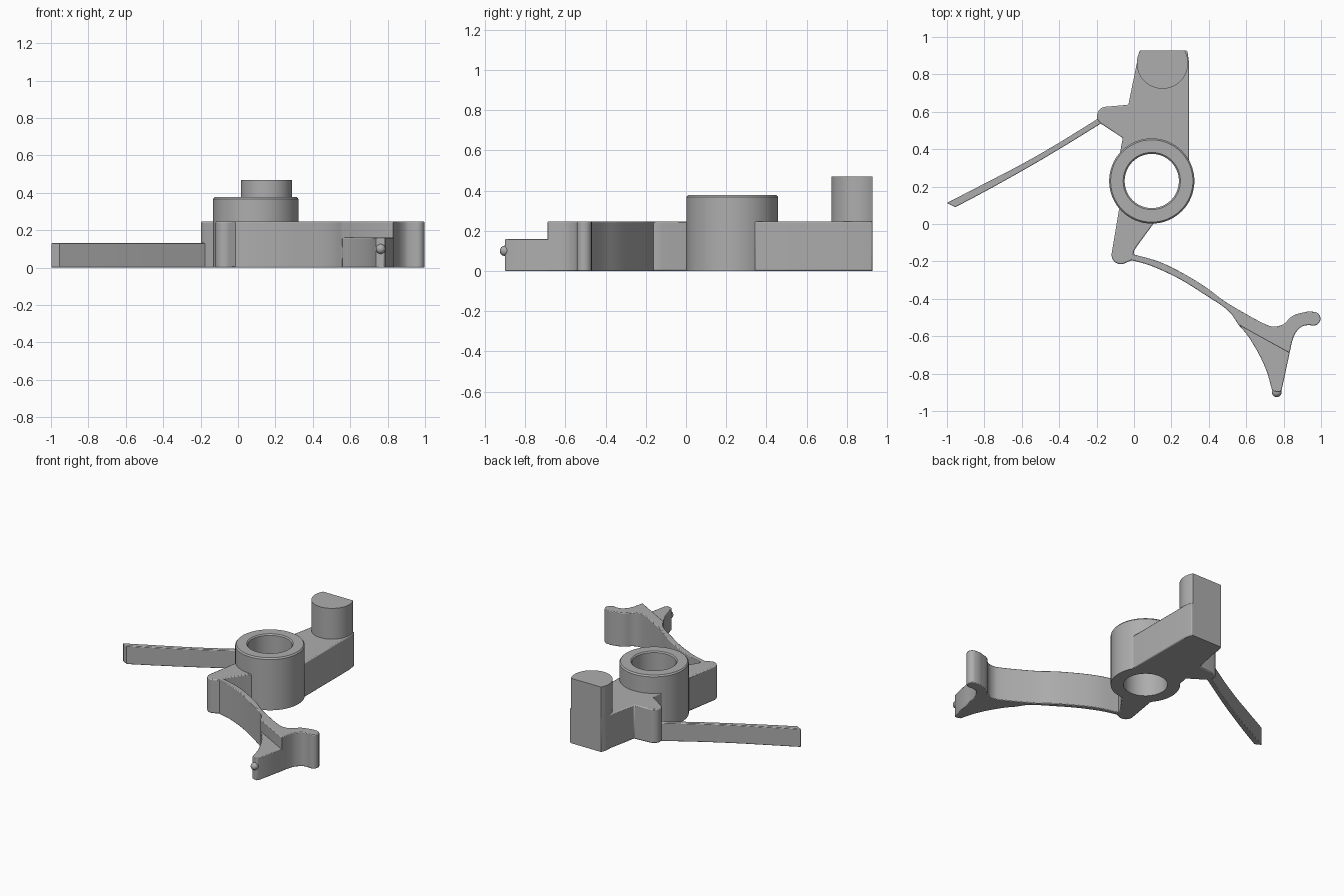
import bpy
import bmesh
import math
from mathutils import Vector

cube = bpy.data.objects.get("Cube")
if cube:
    bpy.data.objects.remove(cube, do_unlink=True)

grey = bpy.data.materials.new("plain grey")
grey.use_nodes = True
colour = (0.42, 0.42, 0.42, 1)
grey.diffuse_color = colour
grey.node_tree.nodes["Principled BSDF"].inputs["Base Color"].default_value = colour

BODY_HEIGHT = 0.247
HUB = Vector((0.095, 0.23, 0))


def finish(bm, name, bevel=0):
    """Turn a bmesh into a shaded, coloured object with softened rims."""
    bmesh.ops.recalc_face_normals(bm, faces=bm.faces)
    mesh = bpy.data.meshes.new(name)
    bm.to_mesh(mesh)
    bm.free()
    mesh.materials.append(grey)
    obj = bpy.data.objects.new(name, mesh)
    bpy.context.collection.objects.link(obj)
    bpy.ops.object.select_all(action='DESELECT')
    obj.select_set(True)
    bpy.context.view_layer.objects.active = obj
    bpy.ops.object.shade_smooth_by_angle(angle=math.radians(35))
    if bevel:
        mod = obj.modifiers.new("soft rims", 'BEVEL')
        mod.width = bevel
        mod.segments = 2
        mod.limit_method = 'ANGLE'
        mod.angle_limit = math.radians(60)
    return obj


def prism(name, outline, height, bevel=0.007):
    """Extrude a plan outline up from the ground."""
    bm = bmesh.new()
    face = bm.faces.new([bm.verts.new((p[0], p[1], 0)) for p in outline])
    top = bmesh.ops.extrude_face_region(bm, geom=[face])["geom"]
    verts = [v for v in top if isinstance(v, bmesh.types.BMVert)]
    bmesh.ops.translate(bm, verts=verts, vec=(0, 0, height))
    return finish(bm, name, bevel)


def arc(x, y, radius, start, end, steps=14):
    """Plan points along a circular arc, angles in degrees."""
    angles = [math.radians(start + (end - start) * i / steps) for i in range(steps + 1)]
    return [(x + radius * math.cos(a), y + radius * math.sin(a)) for a in angles]


def spline(points, steps=5):
    """Smooth curve passing through all the plan points."""
    pts = [Vector(p) for p in points]
    pts = [2 * pts[0] - pts[1]] + pts + [2 * pts[-1] - pts[-2]]
    out = []
    for a, b, c, d in zip(pts, pts[1:], pts[2:], pts[3:]):
        for i in range(steps):
            t = i / steps
            out.append(0.5 * (2 * b + (c - a) * t + (2 * a - 5 * b + 4 * c - d) * t * t
                              + (3 * b - a - 3 * c + d) * t ** 3))
    return out + [pts[-2]]


# Hub: a chamfered tube turned about the vertical axis
section = [(0.145, 0), (0.228, 0), (0.228, 0.367), (0.220, 0.377), (0.153, 0.377), (0.145, 0.369)]
bm = bmesh.new()
ring = [bm.verts.new(HUB + Vector((r, 0, z))) for r, z in section]
edges = [bm.edges.new((ring[i - 1], ring[i])) for i in range(len(ring))]
bmesh.ops.spin(bm, geom=ring + edges, cent=HUB, axis=(0, 0, 1),
               angle=math.tau, steps=64, use_duplicate=False)
bmesh.ops.remove_doubles(bm, verts=bm.verts, dist=0.0001)
finish(bm, "hub")

# Rear arm with a rounded side lobe; its inner end stays within the hub wall
rear = [(0.295, 0.34), (0.295, 0.86), (0.285, 0.927), (0.03, 0.927), (0.015, 0.86),
        (-0.03, 0.637)]
rear += arc(-0.148, 0.577, 0.05, 95, 235)
rear += [(-0.06, 0.46), (-0.075, 0.38), (-0.05, 0.34), (0.03, 0.39), (0.16, 0.39), (0.24, 0.33)]
prism("rear_arm", rear, BODY_HEIGHT)

# Upright post with a flat back
half = math.degrees(math.asin(0.067 / 0.137))
prism("rear_post", arc(0.152, 0.86, 0.137, 180 - half, 360 + half, 40), 0.47, 0)

# Thin leaf reaching out from the side lobe
leaf = spline([(-0.15, 0.59), (-0.4, 0.435), (-0.6, 0.32), (-0.8, 0.216), (-1.0, 0.113)])
leaf += spline([(-0.955, 0.09), (-0.8, 0.172), (-0.6, 0.283), (-0.4, 0.4), (-0.14, 0.56)])
prism("thin_leaf", leaf, 0.132, 0.004)

# Short front arm ending in a rounded foot
front = [(0.105, 0.003), (0.1, 0.04), (-0.04, 0.1), (-0.08, 0.08)]
front += arc(-0.07, -0.165, 0.05, 170, 300)
front += [(-0.005, -0.19), (0.0, -0.145), (0.015, -0.12)]
prism("front_arm", front, BODY_HEIGHT)

# Curved spring arm widening into a hooked head
upper = spline([(-0.04, -0.15), (0.0, -0.163), (0.13, -0.2), (0.25, -0.257), (0.38, -0.335),
                (0.48, -0.41), (0.6, -0.482), (0.7, -0.535), (0.75, -0.548), (0.8, -0.535),
                (0.85, -0.49), (0.93, -0.467)])
hook = arc(0.96, -0.506, 0.037, 75, -100)
inner = spline([(0.93, -0.54), (0.895, -0.55), (0.862, -0.585), (0.845, -0.63), (0.832, -0.69)])
lower = spline([(0.56, -0.54), (0.5, -0.46), (0.37, -0.372), (0.24, -0.292), (0.1, -0.227),
                (0.0, -0.197), (-0.04, -0.19)])
prism("spring_arm", upper + hook + inner + lower, BODY_HEIGHT)

# Lower stepped tip of the head
tip = spline([(0.555, -0.535), (0.61, -0.6), (0.67, -0.7), (0.71, -0.79), (0.738, -0.888)])
tip += [(0.75, -0.895), (0.78, -0.9), (0.79, -0.885), (0.832, -0.69), (0.832, -0.67), (0.7, -0.58)]
prism("stepped_tip", tip, 0.16, 0.004)

# Small rounded peg on the tip's front end
bm = bmesh.new()
bmesh.ops.create_uvsphere(bm, u_segments=20, v_segments=12, radius=0.026)
bmesh.ops.translate(bm, verts=bm.verts, vec=(0.763, -0.9, 0.1))
finish(bm, "tip_peg")
